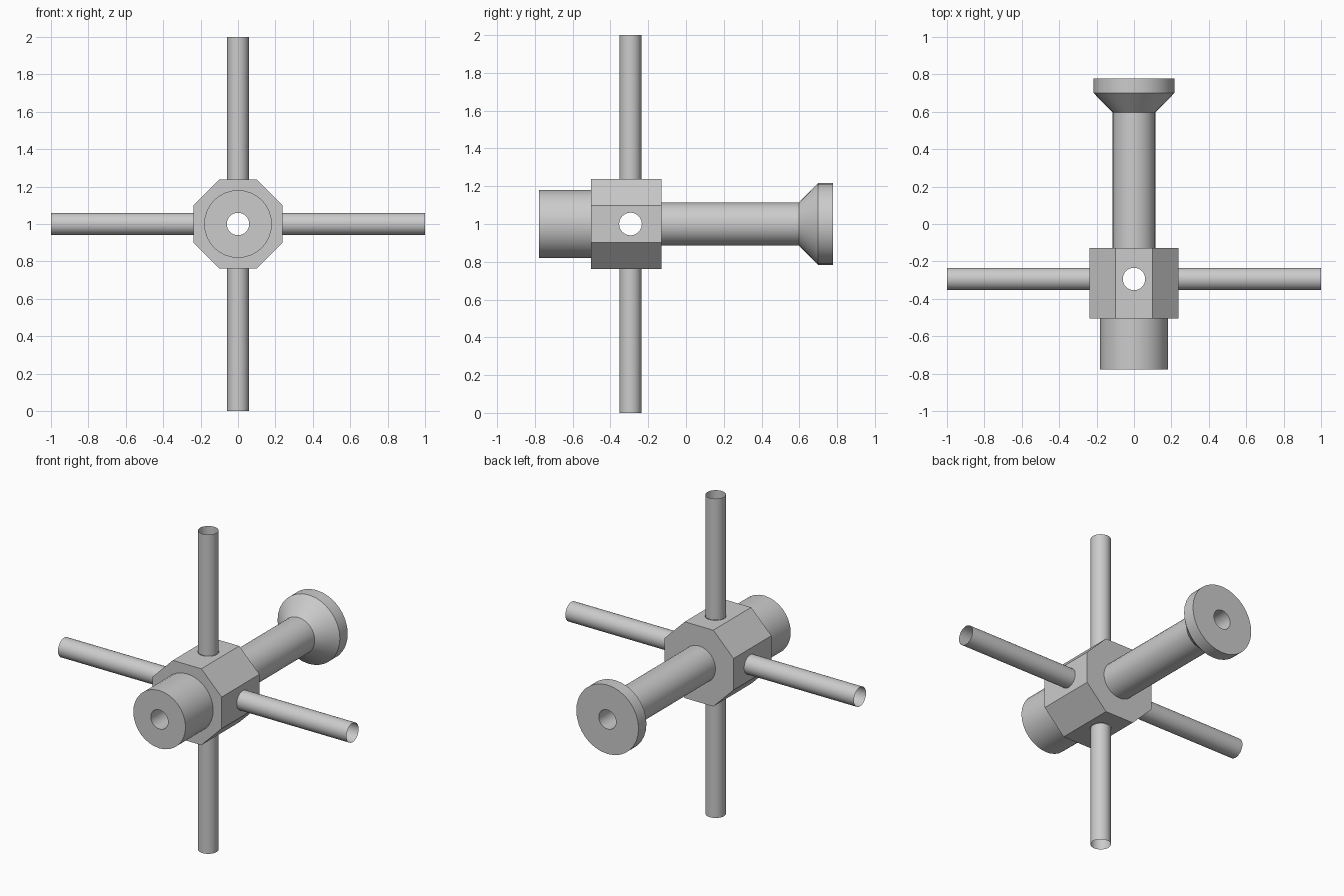
import bpy, bmesh, math
from mathutils import Matrix

if "Cube" in bpy.data.objects:
    bpy.data.objects.remove(bpy.data.objects["Cube"])

CY, CZ, BORE, N = -0.294, 1.0, 0.06, 32

grey = bpy.data.materials.new("light grey metal")
grey.diffuse_color = (0.6, 0.6, 0.6, 1)
grey.use_nodes = True
grey.node_tree.nodes["Principled BSDF"].inputs["Base Color"].default_value = grey.diffuse_color


def lathe(name, profile, axis="Y", n=N, phase=0.0, caps=False, centre=(0, 0, CZ), smooth=True):
    """Spin (radius, distance) points around an axis."""
    bm = bmesh.new()
    rings = []
    for r, d in profile:
        ring = []
        for i in range(n):
            a = 2 * math.pi * i / n + phase
            u, v = r * math.cos(a), r * math.sin(a)
            p = {"X": (d, u, v), "Y": (u, d, v), "Z": (u, v, d)}[axis]
            ring.append(bm.verts.new([p[k] + centre[k] for k in range(3)]))
        rings.append(ring)
    for a, b in zip(rings, rings[1:]):
        for i in range(n):
            j = (i + 1) % n
            bm.faces.new((a[i], a[j], b[j], b[i]))
    if caps:
        bm.faces.new(rings[0])
        bm.faces.new(rings[-1])
    bmesh.ops.recalc_face_normals(bm, faces=bm.faces)
    me = bpy.data.meshes.new(name)
    bm.to_mesh(me)
    bm.free()
    me.materials.append(grey)
    ob = bpy.data.objects.new(name, me)
    bpy.context.collection.objects.link(ob)
    if smooth:
        smooth_by_angle(ob)
    return ob


def smooth_by_angle(ob):
    bpy.ops.object.select_all(action="DESELECT")
    ob.select_set(True)
    bpy.context.view_layer.objects.active = ob
    bpy.ops.object.shade_smooth_by_angle(angle=math.radians(30))


# Octagonal hub, drilled along all three axes
hub = lathe("hub", [(0.239 / math.cos(math.pi / 8), -0.504), (0.239 / math.cos(math.pi / 8), -0.129)],
            n=8, phase=math.pi / 8, caps=True, smooth=False)
bpy.context.view_layer.objects.active = hub
for axis in "XYZ":
    cutter = lathe("bore_cutter", [(BORE, -0.9), (BORE, 0.9)], axis, caps=True,
                   centre=(0, CY, CZ), smooth=False)
    bpy.context.view_layer.objects.active = hub
    mod = hub.modifiers.new("bore", "BOOLEAN")
    mod.operation, mod.solver, mod.object = "DIFFERENCE", "EXACT", cutter
    bpy.ops.object.modifier_apply(modifier=mod.name)
    bpy.data.objects.remove(cutter)
smooth_by_angle(hub)

# Front collar with bore
lathe("front_collar", [(BORE, -0.504), (BORE, -0.778), (0.181, -0.778), (0.181, -0.504)])

# Rear shaft flaring into a flange, with bore
lathe("rear_shaft", [(0.114, -0.129), (0.114, 0.597), (0.216, 0.70), (0.216, 0.778),
                     (BORE, 0.778), (BORE, -0.129)])

# Four thin open pipes
for side, label in ((-1, "left"), (1, "right")):
    lathe(label + "_pipe", [(BORE, side * 0.239), (BORE, side)], "X", centre=(0, CY, CZ))
for side, label in ((-1, "lower"), (1, "upper")):
    lathe(label + "_pipe", [(0.058, side * 0.239), (0.058, side)], "Z", centre=(0, CY, CZ))
